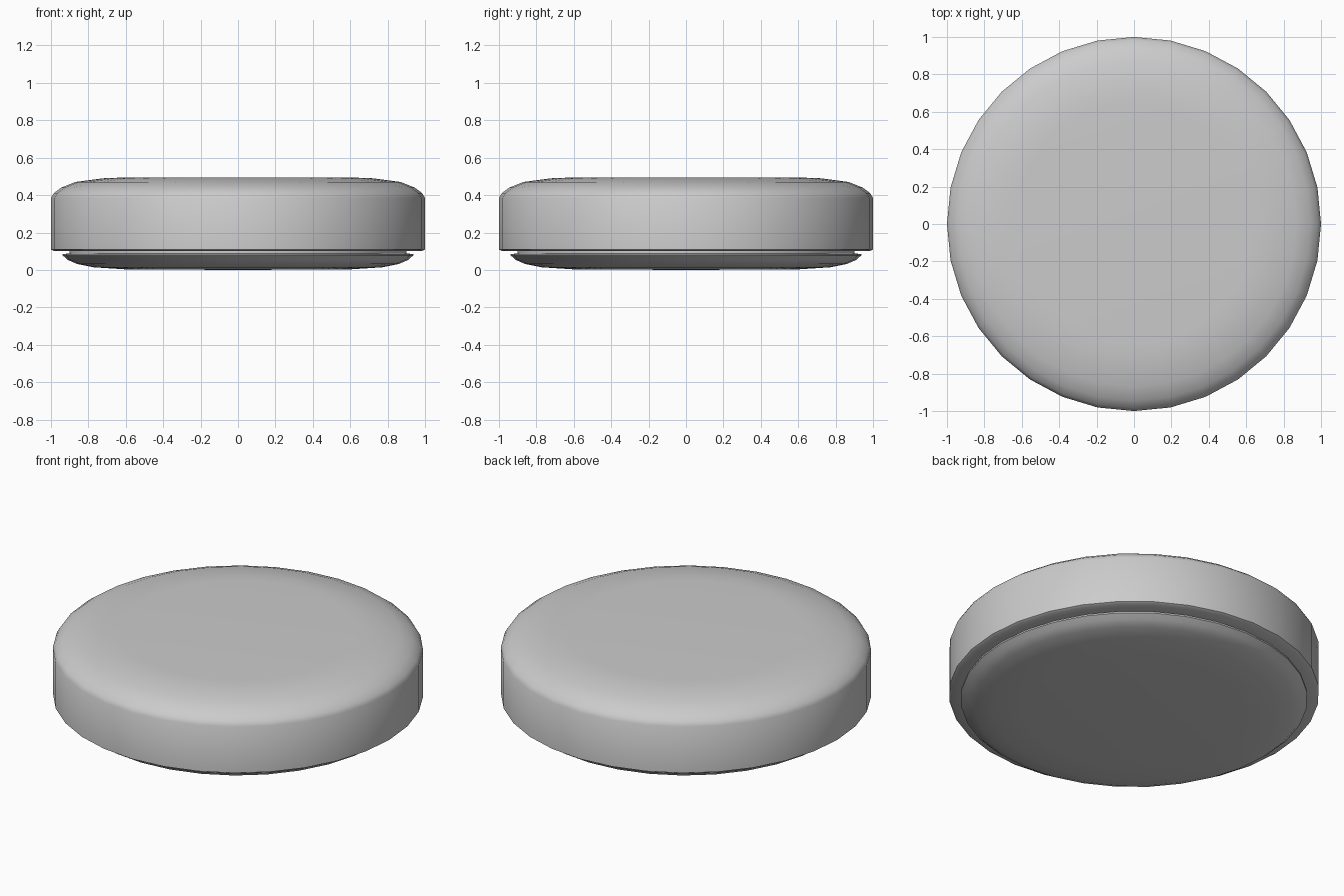
import bpy, bmesh, math

if "Cube" in bpy.data.objects:
    bpy.data.objects.remove(bpy.data.objects["Cube"])

SIDES = 32


def lathe(name, profile):
    """Revolve an (r, z) profile, running from bottom axis to top axis."""
    bm = bmesh.new()
    rings = []
    for r, z in profile:
        if r == 0:
            rings.append([bm.verts.new((0, 0, z))])
        else:
            rings.append([bm.verts.new((r * math.cos(2 * math.pi * i / SIDES),
                                        r * math.sin(2 * math.pi * i / SIDES), z))
                          for i in range(SIDES)])
    for a, b in zip(rings, rings[1:]):
        for i in range(SIDES):
            j = (i + 1) % SIDES
            if len(a) == 1:
                bm.faces.new((a[0], b[j], b[i]))
            elif len(b) == 1:
                bm.faces.new((a[i], a[j], b[0]))
            else:
                bm.faces.new((a[i], a[j], b[j], b[i]))
    bmesh.ops.recalc_face_normals(bm, faces=bm.faces)
    mesh = bpy.data.meshes.new(name)
    bm.to_mesh(mesh)
    bm.free()
    obj = bpy.data.objects.new(name, mesh)
    bpy.context.collection.objects.link(obj)
    bpy.ops.object.select_all(action='DESELECT')
    bpy.context.view_layer.objects.active = obj
    obj.select_set(True)
    bpy.ops.object.shade_smooth_by_angle(angle=math.radians(32))
    return obj


# Thick disc with a softly rounded top edge and a neck below
lathe("disc_body", [
    (0, 0.075), (0.90, 0.075), (0.90, 0.102), (0.985, 0.102), (1.0, 0.11),
    (1.0, 0.385), (0.985, 0.41), (0.945, 0.44), (0.87, 0.47),
    (0.72, 0.49), (0.64, 0.493), (0, 0.493)])

# Shallow dished base under the groove
lathe("base_plate", [
    (0, 0.0), (0.60, 0.003), (0.77, 0.014), (0.86, 0.032),
    (0.91, 0.053), (0.93, 0.072), (0.937, 0.076), (0.937, 0.085),
    (0.90, 0.088), (0, 0.088)])
